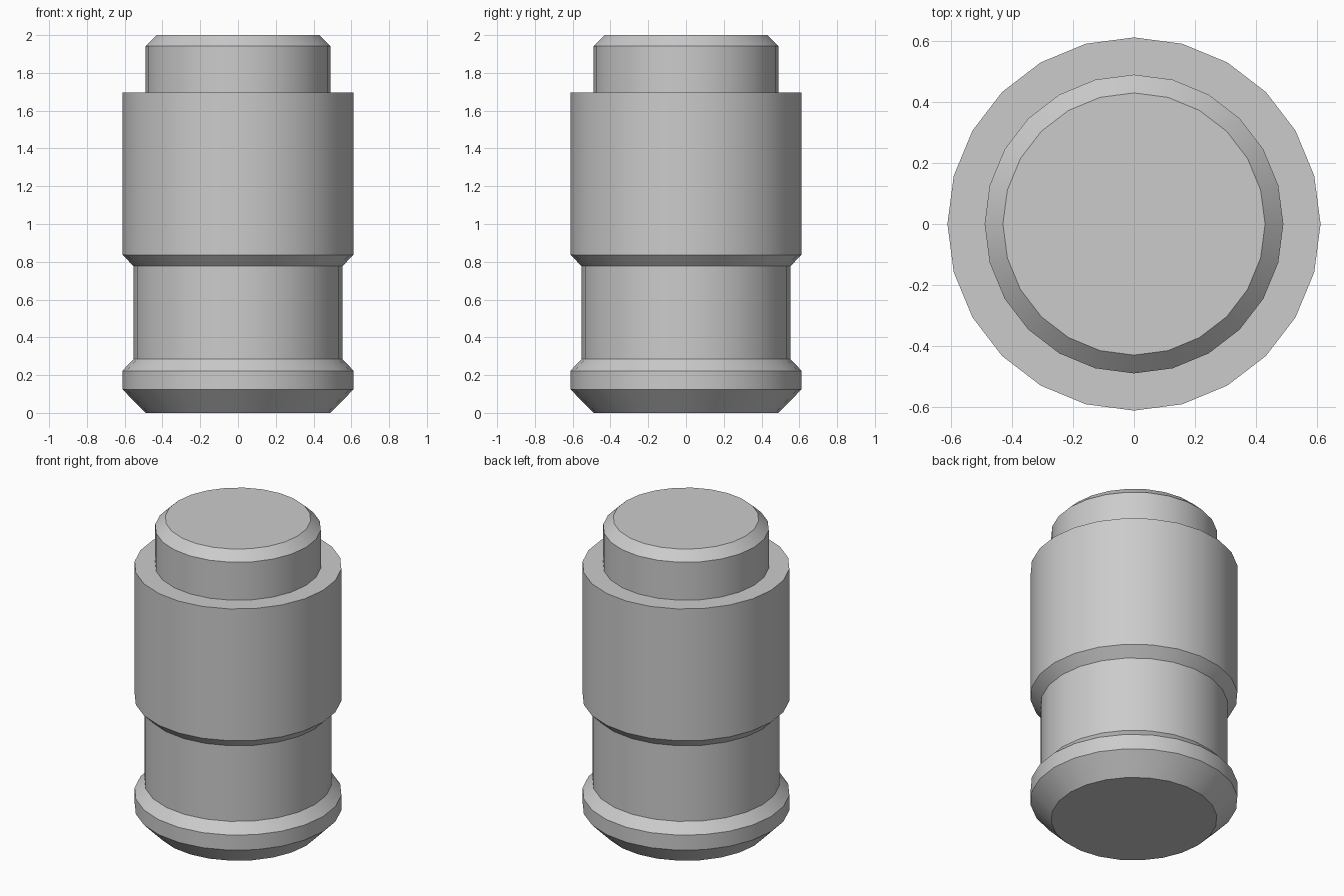
import bpy
import bmesh
from math import cos, sin, pi, radians

SIDES = 24

cube = bpy.data.objects.get("Cube")
if cube:
    bpy.data.objects.remove(cube, do_unlink=True)

grey = bpy.data.materials.new("plain grey")
grey.use_nodes = True
grey.diffuse_color = (0.6, 0.6, 0.6, 1)
grey.node_tree.nodes["Principled BSDF"].inputs["Base Color"].default_value = (0.6, 0.6, 0.6, 1)


def lathe(name, profile):
    """Turn a (radius, height) profile into a closed solid around z."""
    bm = bmesh.new()
    rings = []
    for r, z in profile:
        rings.append([bm.verts.new((r * cos(2 * pi * i / SIDES), r * sin(2 * pi * i / SIDES), z))
                      for i in range(SIDES)])
    for low, high in zip(rings, rings[1:]):
        for i in range(SIDES):
            j = (i + 1) % SIDES
            bm.faces.new((low[i], low[j], high[j], high[i]))
    bm.faces.new(rings[0][::-1])
    bm.faces.new(rings[-1])
    bm.normal_update()
    mesh = bpy.data.meshes.new(name)
    bm.to_mesh(mesh)
    bm.free()
    mesh.materials.append(grey)
    obj = bpy.data.objects.new(name, mesh)
    bpy.context.collection.objects.link(obj)
    bpy.ops.object.select_all(action='DESELECT')
    obj.select_set(True)
    bpy.context.view_layer.objects.active = obj
    bpy.ops.object.shade_smooth_by_angle(angle=radians(30))
    return obj


# Stepped plug: chamfered foot, waist, wide body and chamfered cap
lathe("stepped_plug", [
    (0.49, 0.0), (0.612, 0.125), (0.612, 0.223),
    (0.553, 0.285), (0.553, 0.777),
    (0.612, 0.837), (0.612, 1.695),
    (0.49, 1.695), (0.49, 1.942), (0.43, 2.0),
])
